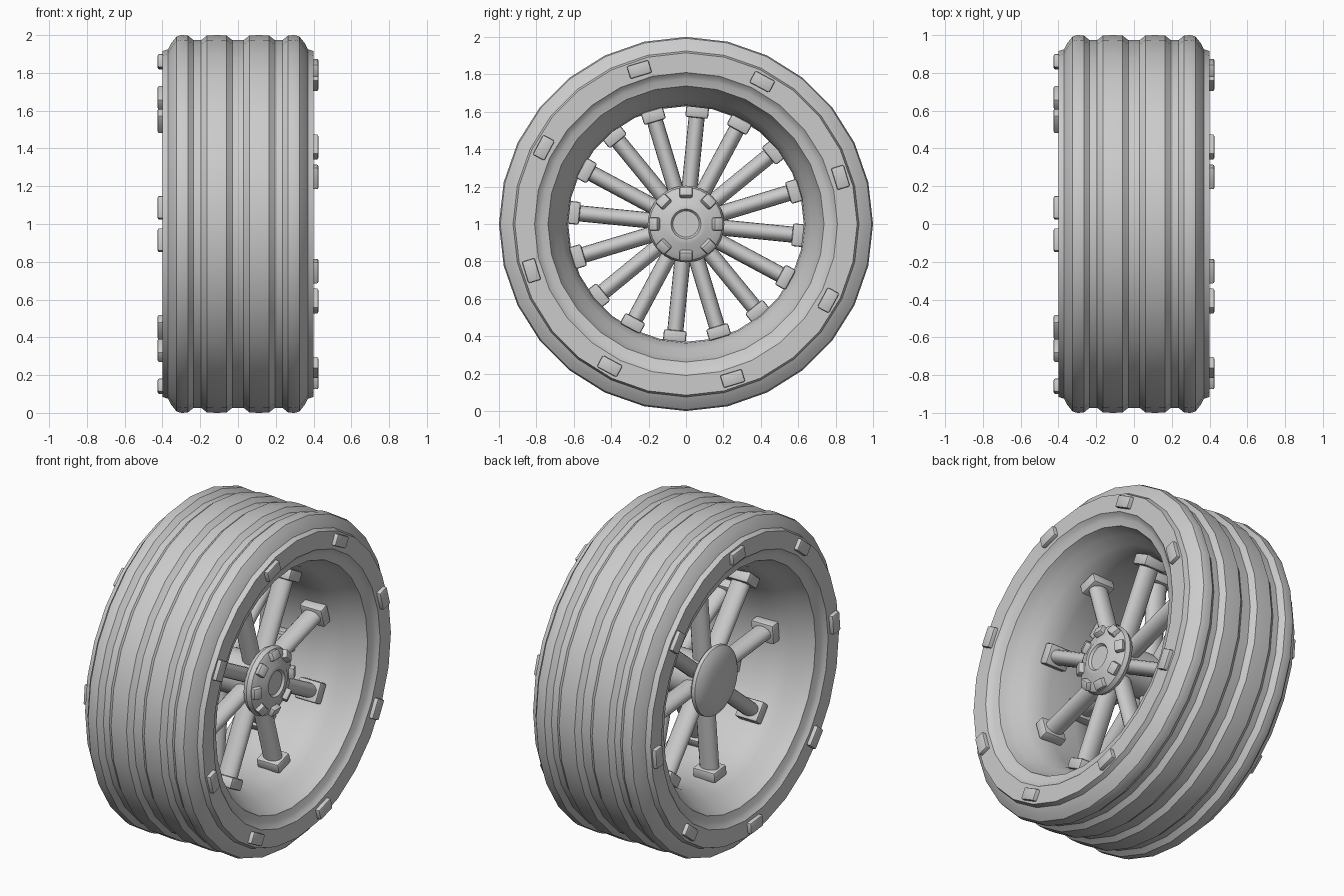
import bpy, bmesh
from math import radians, pi
from mathutils import Matrix, Vector

cube = bpy.data.objects.get("Cube")
if cube:
    bpy.data.objects.remove(cube)

grey = bpy.data.materials.new("light_grey")
grey.use_nodes = True
COLOUR = (0.6, 0.6, 0.6, 1)
grey.diffuse_color = COLOUR
grey.node_tree.nodes["Principled BSDF"].inputs["Base Color"].default_value = COLOUR

AXLE = Vector((0, 0, 1))


def finish(name, bm, angle=35):
    bmesh.ops.recalc_face_normals(bm, faces=bm.faces)
    mesh = bpy.data.meshes.new(name)
    bm.to_mesh(mesh)
    bm.free()
    mesh.materials.append(grey)
    obj = bpy.data.objects.new(name, mesh)
    obj.location = AXLE
    bpy.context.collection.objects.link(obj)
    bpy.ops.object.select_all(action='DESELECT')
    obj.select_set(True)
    bpy.context.view_layer.objects.active = obj
    bpy.ops.object.shade_smooth_by_angle(angle=radians(angle))
    return obj


def revolve(name, profile, steps, closed=False):
    """Turn an (x, radius) profile around the axle."""
    bm = bmesh.new()
    verts = [bm.verts.new((x, 0, r)) for x, r in profile]
    pairs = list(zip(verts, verts[1:]))
    if closed:
        pairs.append((verts[-1], verts[0]))
    edges = [bm.edges.new(p) for p in pairs]
    bmesh.ops.spin(bm, geom=verts + edges, cent=(0, 0, 0), axis=(1, 0, 0),
                   angle=2 * pi, steps=steps)
    bmesh.ops.remove_doubles(bm, verts=bm.verts, dist=0.0005)
    return finish(name, bm)


def around(angle):
    """Rotation carrying +z to the given angle, measured from +y to +z."""
    return Matrix.Rotation(radians(angle - 90), 4, 'X')


def block_ring(name, start, size, x, radius, bevel, tilt=0):
    """Eight rounded blocks; size is (axial, tangential, radial)."""
    bm = bmesh.new()
    for k in range(8):
        m = (around(start + 45 * k) @ Matrix.Translation((x, 0, radius))
             @ Matrix.Rotation(radians(tilt), 4, 'Y') @ Matrix.Diagonal((*size, 1)))
        bmesh.ops.create_cube(bm, size=1, matrix=m)
    bmesh.ops.bevel(bm, geom=bm.edges[:], offset=bevel, segments=2,
                    affect='EDGES', profile=0.5)
    return finish(name, bm, 40)


def spoke_ring(name, start, x):
    """Eight oval spokes running from the hub to the rim."""
    bm = bmesh.new()
    for k in range(8):
        m = (around(start + 45 * k) @ Matrix.Translation((x, 0, 0.34))
             @ Matrix.Diagonal((0.06, 0.043, 1, 1)))
        bmesh.ops.create_cone(bm, cap_ends=True, segments=16, radius1=1,
                              radius2=1, depth=0.5, matrix=m)
    return finish(name, bm)


# Tyre and rim: half of the section, mirrored
half = [(0, 0.63), (0.1, 0.63), (0.17, 0.637), (0.24, 0.67), (0.3, 0.71),
        (0.34, 0.728), (0.365, 0.738), (0.375, 0.775), (0.385, 0.795),
        (0.40, 0.81), (0.40, 0.915), (0.37, 0.925), (0.355, 0.955),
        (0.325, 0.993), (0.3, 1.0), (0.265, 0.998), (0.25, 0.985),
        (0.235, 0.973), (0.195, 0.973), (0.18, 0.985), (0.165, 0.998),
        (0.11, 1.0), (0.06, 0.998), (0.045, 0.985), (0.03, 0.973)]
section = half + [(-x, r) for x, r in reversed(half) if x > 0]
revolve("tyre_and_rim", section, 28, closed=True)

# Hub: plain barrel, bolted cover on the left side, domed cap on the right side
revolve("hub_barrel", [(-0.19, 0), (-0.19, 0.13), (0.18, 0.13), (0.18, 0)], 32)
revolve("hub_cover", [(0.16, 0), (0.16, 0.17), (0.175, 0.195), (0.2, 0.205),
                      (0.225, 0.195), (0.243, 0.165), (0.248, 0.13),
                      (0.264, 0.105), (0.264, 0.08), (0.25, 0.07), (0.25, 0)], 32)
revolve("hub_cap", [(-0.17, 0), (-0.17, 0.195), (-0.185, 0.21), (-0.205, 0.208),
                    (-0.225, 0.18), (-0.24, 0.13), (-0.248, 0.07), (-0.25, 0)], 32)
block_ring("hub_bolts", 0, (0.07, 0.07, 0.055), 0.232, 0.163, 0.01, tilt=-25)

# Two staggered rows of spokes, feet and sidewall studs
for side, sign, start in (("left", 1, 16.8), ("right", -1, -5.7)):
    spoke_ring(side + "_spokes", start, 0.12 * sign)
    block_ring(side + "_spoke_feet", start, (0.15, 0.122, 0.065),
               0.12 * sign, 0.603, 0.012)
    block_ring(side + "_sidewall_studs", start, (0.06, 0.12, 0.07),
               0.395 * sign, 0.863, 0.008)
